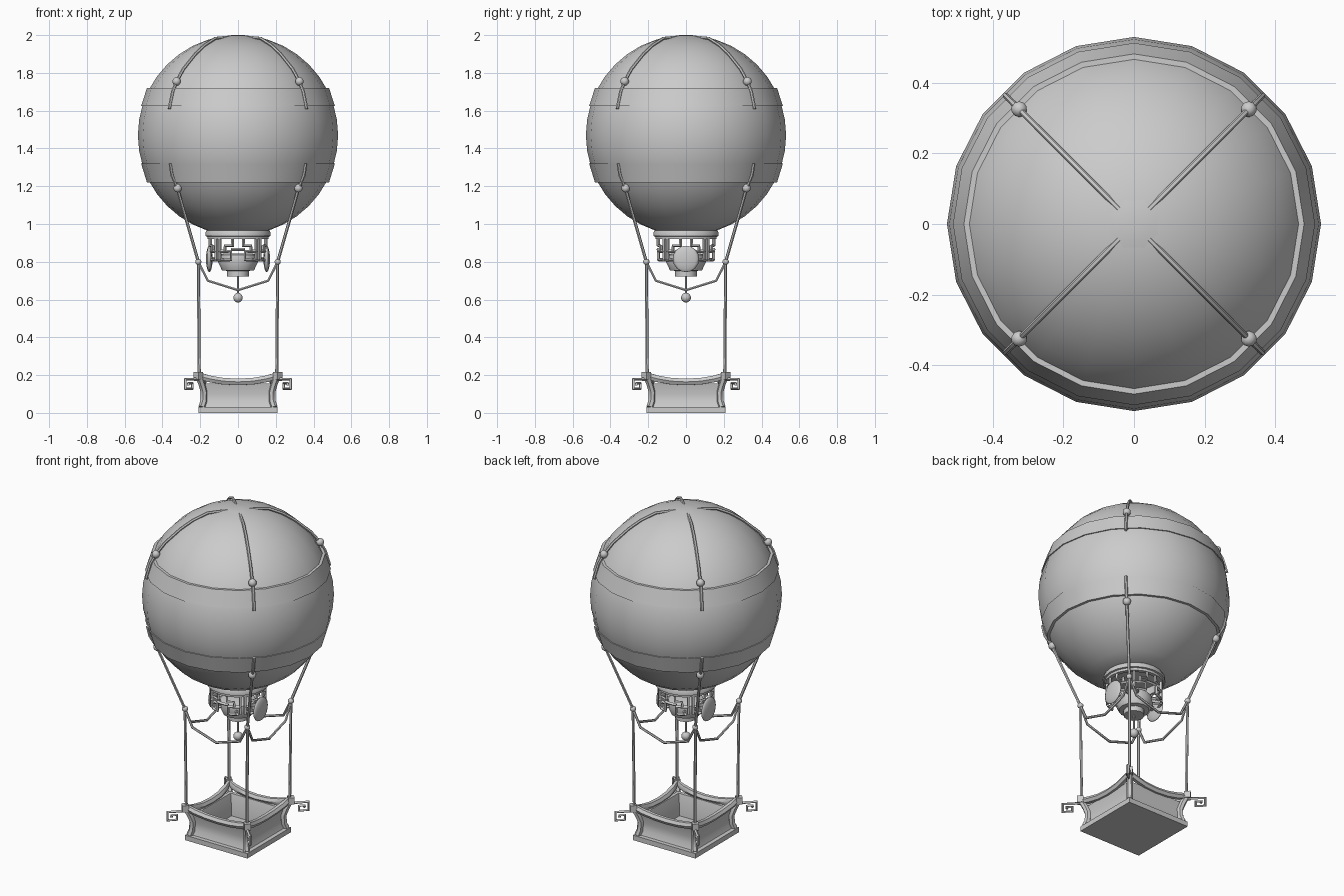
import bpy, math
from mathutils import Vector

if "Cube" in bpy.data.objects:
    bpy.data.objects.remove(bpy.data.objects["Cube"])

R45 = math.radians(45)


def finish(ob, angle=35):
    bpy.ops.object.select_all(action='DESELECT')
    ob.select_set(True)
    bpy.context.view_layer.objects.active = ob
    bpy.ops.object.shade_smooth_by_angle(angle=math.radians(angle))
    return ob


def mesh(name, verts, faces, angle=35):
    me = bpy.data.meshes.new(name)
    me.from_pydata(verts, [], faces)
    me.validate()
    ob = bpy.data.objects.new(name, me)
    bpy.context.collection.objects.link(ob)
    return finish(ob, angle)


def lathe(name, profile, n=20, phase=0.0, closed=False, angle=35):
    """Revolve an (r, z) profile, listed bottom to top on the outside."""
    verts, faces = [], []
    for r, z in profile:
        for i in range(n):
            a = phase + 2 * math.pi * i / n
            verts.append((r * math.cos(a), r * math.sin(a), z))
    m = len(profile)
    for j in range(m if closed else m - 1):
        k = (j + 1) % m
        for i in range(n):
            i2 = (i + 1) % n
            faces.append((j * n + i, j * n + i2, k * n + i2, k * n + i))
    if not closed:
        faces.append(tuple(reversed(range(n))))
        faces.append(tuple(range((m - 1) * n, m * n)))
    return mesh(name, verts, faces, angle)


def tube(name, paths, radius, res=1, cyclic=False):
    cu = bpy.data.curves.new(name, 'CURVE')
    cu.dimensions = '3D'
    cu.bevel_depth = radius
    cu.bevel_resolution = res
    cu.use_fill_caps = True
    for pts in paths:
        sp = cu.splines.new('POLY')
        sp.points.add(len(pts) - 1)
        for p, c in zip(sp.points, pts):
            p.co = (*c, 1)
        sp.use_cyclic_u = cyclic
    ob = bpy.data.objects.new(name, cu)
    bpy.context.collection.objects.link(ob)
    bpy.ops.object.select_all(action='DESELECT')
    ob.select_set(True)
    bpy.context.view_layer.objects.active = ob
    bpy.ops.object.convert(target='MESH')
    return finish(bpy.context.object, 50 if res else 30)


def ball(name, loc, r, scale=(1, 1, 1), seg=10, rings=7):
    bpy.ops.mesh.primitive_uv_sphere_add(segments=seg, ring_count=rings, radius=r, location=loc)
    ob = bpy.context.object
    ob.name, ob.scale = name, scale
    return finish(ob, 50)


def box(name, loc, size, rot=0):
    bpy.ops.mesh.primitive_cube_add(size=1, location=loc, rotation=(0, 0, rot))
    ob = bpy.context.object
    ob.name, ob.scale = name, size
    return ob


def polar(r, z, a):
    return Vector((r * math.cos(a), r * math.sin(a), z))


corners = [R45 + k * math.pi / 2 for k in range(4)]

# envelope with its two reinforcing bands and crown cap
env = [(0.53 * math.cos(math.radians(t)), 1.47 + 0.53 * math.sin(math.radians(t)))
       for t in range(-72, 90, 9)]
lathe("envelope", env + [(0.03, 1.997)])
lathe("upper_band", [(0.49, 1.625), (0.513, 1.625), (0.482, 1.72), (0.45, 1.72)], closed=True)
lathe("lower_band", [(0.45, 1.22), (0.482, 1.22), (0.513, 1.32), (0.49, 1.32)], closed=True)
lathe("crown_ring", [(0.102, 1.97), (0.1, 1.986), (0.085, 1.99)], 20)
lathe("crown_cap", [(0.088, 1.975), (0.084, 1.992), (0.05, 1.999), (0.01, 2.0)], 8, math.pi / 8)

# envelope ropes, long suspension ropes and their knots
upper = [(0.06, 1.99), (0.17, 1.983), (0.25, 1.947), (0.32, 1.9), (0.41, 1.82),
         (0.46, 1.755), (0.49, 1.70), (0.515, 1.61)]
lower = [(0.508, 1.32), (0.495, 1.26), (0.455, 1.19), (0.297, 0.80), (0.29, 0.19)]
tube("crown_ropes", [[polar(r, z, a) for r, z in upper] for a in corners], 0.0085)
tube("suspension_ropes", [[polar(r, z, a) for r, z in lower] for a in corners], 0.0085)
for a in corners:
    ball("upper_knot", polar(0.46, 1.755, a), 0.023)
    ball("lower_knot", polar(0.452, 1.19, a), 0.023)
    ball("rope_knot", polar(0.297, 0.80, a), 0.017)

# sagging swags between the four ropes
swag = [(-0.21, 0.80), (-0.16, 0.70), (0, 0.65), (0.16, 0.70), (0.21, 0.80)]


def side(pts, off, k):
    c, s = round(math.cos(k * math.pi / 2)), round(math.sin(k * math.pi / 2))
    return [Vector((x * c + off * s, x * s - off * c, z)) for x, z in pts]


tube("rope_swags", [side(swag, 0.21, k) for k in range(4)], 0.0075)

# neck collar under the envelope
lathe("neck_collar", [(0.14, 0.92), (0.162, 0.92), (0.163, 0.934), (0.173, 0.936),
                      (0.173, 0.952), (0.165, 0.968), (0.14, 0.968)], closed=True)

# fretwork wrapped round the burner
fret = [[(-11, 0.925), (-11, 0.885), (-27, 0.885), (-27, 0.855)],
        [(11, 0.925), (11, 0.885), (27, 0.885), (27, 0.855)],
        [(-40, 0.855), (-14, 0.855), (-14, 0.81), (-36, 0.81)],
        [(40, 0.855), (14, 0.855), (14, 0.81), (36, 0.81)],
        [(-14, 0.865), (14, 0.865)],
        [(-40, 0.925), (-40, 0.81)], [(40, 0.925), (40, 0.81)]]


def wrap(pts, a0):
    out = []
    for (d1, z1), (d2, z2) in zip(pts, pts[1:]):
        n = max(1, int(abs(d2 - d1) / 9))
        for i in range(n):
            t = i / n
            out.append(polar(0.15, z1 + (z2 - z1) * t, a0 + math.radians(d1 + (d2 - d1) * t)))
    return out + [polar(0.15, pts[-1][1], a0 + math.radians(pts[-1][0]))]


tube("burner_fretwork", [wrap(p, k * math.pi / 2) for k in range(4) for p in fret], 0.009, 0)
tube("burner_struts", [[polar(0.155, 0.81, a + d), polar(0.09, 0.81, a + d)]
                       for a in corners for d in (-0.25, 0.25)], 0.008, 0)

# burner bowl, side discs, pull cord
lathe("burner_bowl", [(0.058, 0.722), (0.058, 0.752), (0.085, 0.755), (0.106, 0.80),
                      (0.1, 0.835), (0.075, 0.845)], 12)
for s in (-1, 1):
    ball("side_disc", (s * 0.152, 0, 0.815), 0.07, (0.25, 1, 1), 8, 8)
    box("disc_arm", (s * 0.12, 0, 0.815), (0.06, 0.02, 0.02))
tube("pull_cord", [[Vector((0, 0, 0.73)), Vector((0, 0, 0.62))]], 0.005)
ball("pull_knob", (0, 0, 0.61), 0.026)

# basket floor slab and hollow flared walls
box("basket_base", (0, 0, 0.015), (0.42, 0.42, 0.03))
q = math.sqrt(2)
wall = [(0.145, 0.03), (0.185, 0.03), (0.175, 0.06), (0.172, 0.10), (0.185, 0.155),
        (0.165, 0.155), (0.15, 0.10)]
lathe("basket_walls", [(r * q, z) for r, z in wall], 4, R45, closed=True, angle=30)

# sagging padded rim
rim = [(-0.2, 0.195), (-0.15, 0.18), (-0.08, 0.168), (0, 0.164), (0.08, 0.168),
       (0.15, 0.18)]
loop = []
for k in range(4):
    for p, inset in zip(rim, (0.2, 0.193, 0.187, 0.185, 0.187, 0.193)):
        loop += side([p], inset, k)
tube("basket_rim", [loop], 0.02, 1, True)

# curved corner posts, corner blocks, square scrolls in the diagonal planes
post = [(0.272, 0.03), (0.258, 0.06), (0.255, 0.11), (0.27, 0.15), (0.288, 0.185)]
tube("corner_posts", [[polar(r, z, a) for r, z in post] for a in corners], 0.018)
scroll = [(0.285, 0.178), (0.395, 0.178), (0.395, 0.128), (0.342, 0.128),
          (0.342, 0.157), (0.372, 0.157), (0.372, 0.146)]
tube("corner_scrolls", [[polar(r, z, a) for r, z in scroll] for a in corners], 0.009, 0)
for a in corners:
    box("corner_block", polar(0.297, 0.197, a), (0.036, 0.036, 0.04), a)
